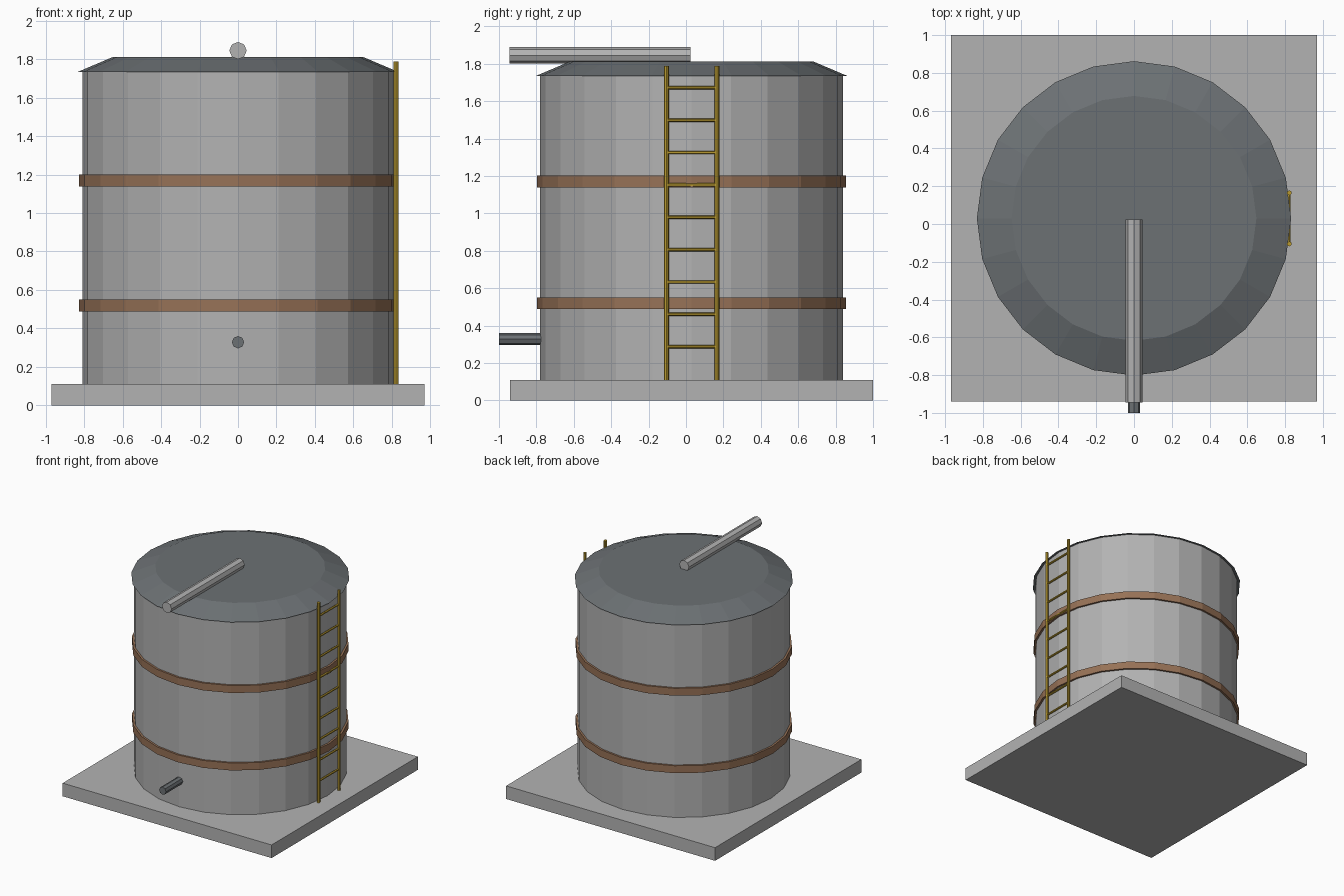
import bpy
import bmesh
from math import pi
from mathutils import Matrix, Vector

cube = bpy.data.objects.get("Cube")
if cube:
    bpy.data.objects.remove(cube, do_unlink=True)

CY = 0.03        # tank axis sits slightly behind the origin
SIDES = 24


def material(name, rgb):
    mat = bpy.data.materials.new(name)
    mat.use_nodes = True
    mat.diffuse_color = (*rgb, 1)
    mat.node_tree.nodes["Principled BSDF"].inputs["Base Color"].default_value = (*rgb, 1)
    return mat


grey = material("light grey", (0.45, 0.45, 0.45))
slate = material("slate grey", (0.15, 0.165, 0.175))
brown = material("rusty brown", (0.31, 0.168, 0.095))
yellow = material("safety yellow", (0.48, 0.32, 0.03))


def finish(name, bm, mat):
    bmesh.ops.recalc_face_normals(bm, faces=bm.faces)
    mesh = bpy.data.meshes.new(name)
    bm.to_mesh(mesh)
    bm.free()
    mesh.materials.append(mat)
    obj = bpy.data.objects.new(name, mesh)
    bpy.context.collection.objects.link(obj)
    return obj


def rod(name, start, end, r1, mat, sides=8, r2=None):
    """Capped cylinder or frustum between two points."""
    start, end = Vector(start), Vector(end)
    axis = end - start
    place = Matrix.Translation((start + end) / 2) @ axis.to_track_quat("Z", "Y").to_matrix().to_4x4()
    bm = bmesh.new()
    bmesh.ops.create_cone(bm, cap_ends=True, segments=sides, radius1=r1,
                          radius2=r1 if r2 is None else r2,
                          depth=axis.length, matrix=place)
    return finish(name, bm, mat)


def ring(name, inner, outer, low, high, mat):
    """Hoop of rectangular section around the tank axis."""
    bm = bmesh.new()
    profile = [(inner, low), (outer, low), (outer, high), (inner, high)]
    verts = [bm.verts.new((r, CY, z)) for r, z in profile]
    edges = [bm.edges.new((verts[i], verts[i - 1])) for i in range(4)]
    bmesh.ops.spin(bm, geom=verts + edges, cent=(0, CY, 0), axis=(0, 0, 1),
                   angle=2 * pi, steps=SIDES, use_merge=True)
    bmesh.ops.remove_doubles(bm, verts=bm.verts, dist=0.0001)
    return finish(name, bm, mat)


# Foundation slab
bm = bmesh.new()
bmesh.ops.create_cube(bm, size=1, matrix=Matrix.Translation((0, CY, 0.055))
                      @ Matrix.Diagonal((1.94, 1.94, 0.11, 1)))
finish("base_slab", bm, grey)

# Tank body and shallow roof
rod("tank_body", (0, CY, 0.11), (0, CY, 1.74), 0.81, grey, SIDES)
rod("roof", (0, CY, 1.735), (0, CY, 1.813), 0.832, slate, SIDES, r2=0.648)

# Reinforcing bands
for label, z in (("lower", 0.52), ("upper", 1.17)):
    ring(label + "_band", 0.80, 0.826, z - 0.031, z + 0.031, brown)

# Inlet pipe over the roof and outlet pipe near the bottom
rod("inlet_pipe", (0, 0.025, 1.845), (0, -0.945, 1.845), 0.045, grey)
rod("outlet_pipe", (0, -0.75, 0.328), (0, -1.0, 0.328), 0.032, slate)

# Ladder on the left side
LX, HALF = 0.822, 0.135
for label, side in (("front", -1), ("back", 1)):
    y = CY + side * HALF
    rod(label + "_ladder_rail", (LX, y, 0.11), (LX, y, 1.788), 0.013, yellow)
for i in range(9):
    z = 0.287 + i * 0.173
    rod(f"ladder_rung_{i + 1}", (LX, CY - HALF, z), (LX, CY + HALF, z), 0.009, yellow, 6)
